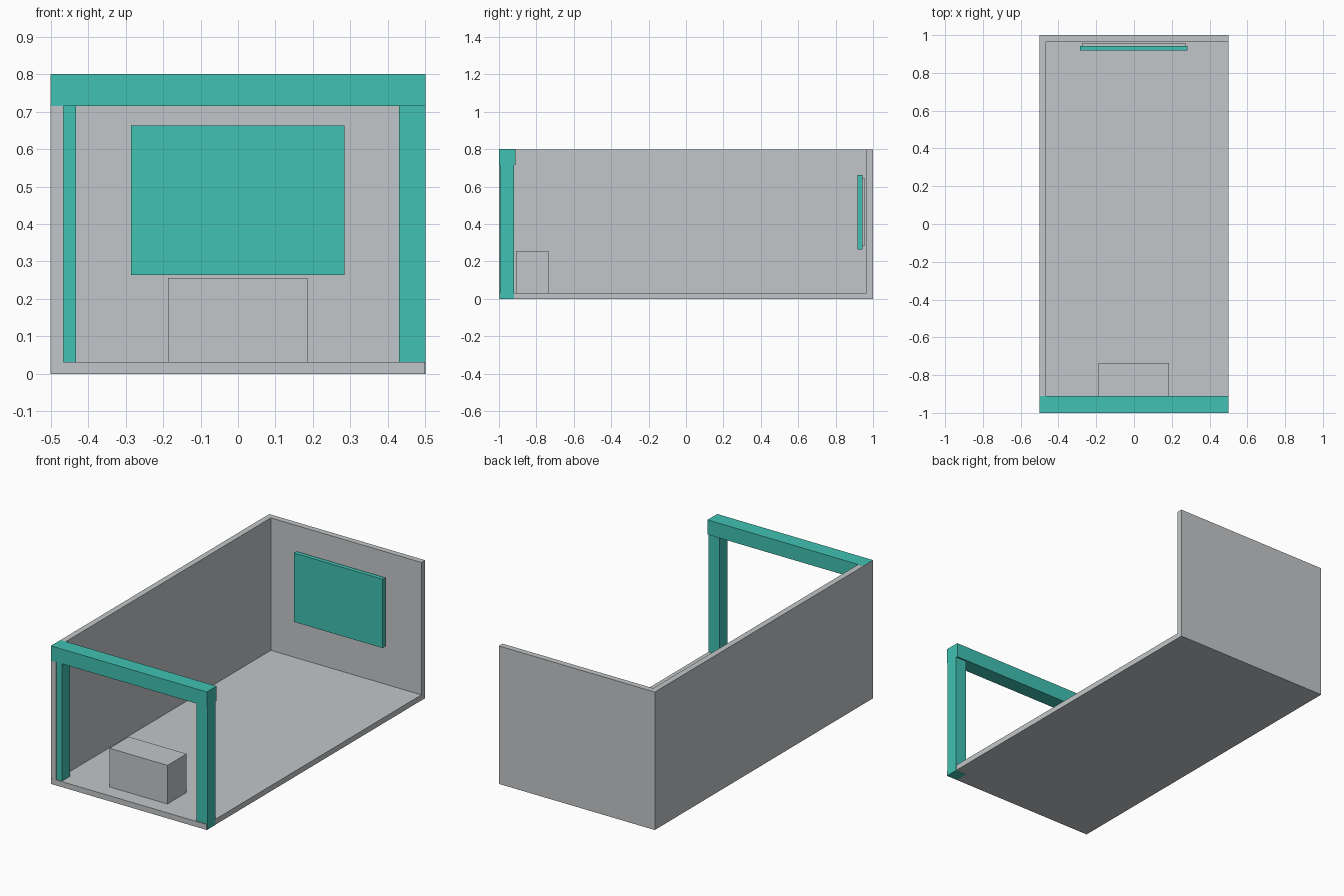
import bpy

if "Cube" in bpy.data.objects:
    bpy.data.objects.remove(bpy.data.objects["Cube"])


def material(name, rgb):
    m = bpy.data.materials.new(name)
    m.diffuse_color = (*rgb, 1)
    m.use_nodes = True
    m.node_tree.nodes["Principled BSDF"].inputs["Base Color"].default_value = m.diffuse_color
    return m


GREY = material("light grey", (0.545, 0.565, 0.58))
TEAL = material("teal", (0.052, 0.533, 0.445))


def box(name, x, y, z, mat):
    """Axis-aligned box from (min, max) extents."""
    bpy.ops.mesh.primitive_cube_add(size=1)
    ob = bpy.context.object
    ob.name = name
    for v in ob.data.vertices:
        v.co = [r[0] if c < 0 else r[1] for c, r in zip(v.co, (x, y, z))]
    ob.data.materials.append(mat)
    return ob


E = 0.0005  # tiny offset so trim sits just proud of the shell

# Booth shell: floor, left wall and back wall
box("floor", (-0.5, 0.5 - E), (-1, 1), (0, 0.032), GREY)
box("left_wall", (-0.5, -0.466), (-1 + E, 1), (0, 0.8 - E), GREY)
box("back_wall", (-0.5, 0.5), (0.966, 1), (0, 0.8 - E), GREY)

# Entrance frame: two posts under a header beam
box("left_post", (-0.49, -0.432), (-0.995, -0.92), (0.01, 0.72), TEAL)
box("right_post", (0.43, 0.5), (-0.995, -0.92), (-E, 0.72), TEAL)
box("header_beam", (-0.5 + E, 0.5), (-1, -0.911), (0.715, 0.8), TEAL)

# Counter just inside the entrance
box("counter", (-0.187, 0.185), (-0.91, -0.735), (0.03, 0.256), GREY)

# Display panel on its wall mount
box("display_panel", (-0.285, 0.284), (0.918, 0.943), (0.264, 0.663), TEAL)
box("panel_mount", (-0.275, 0.272), (0.943, 0.957), (0.284, 0.643), GREY)
